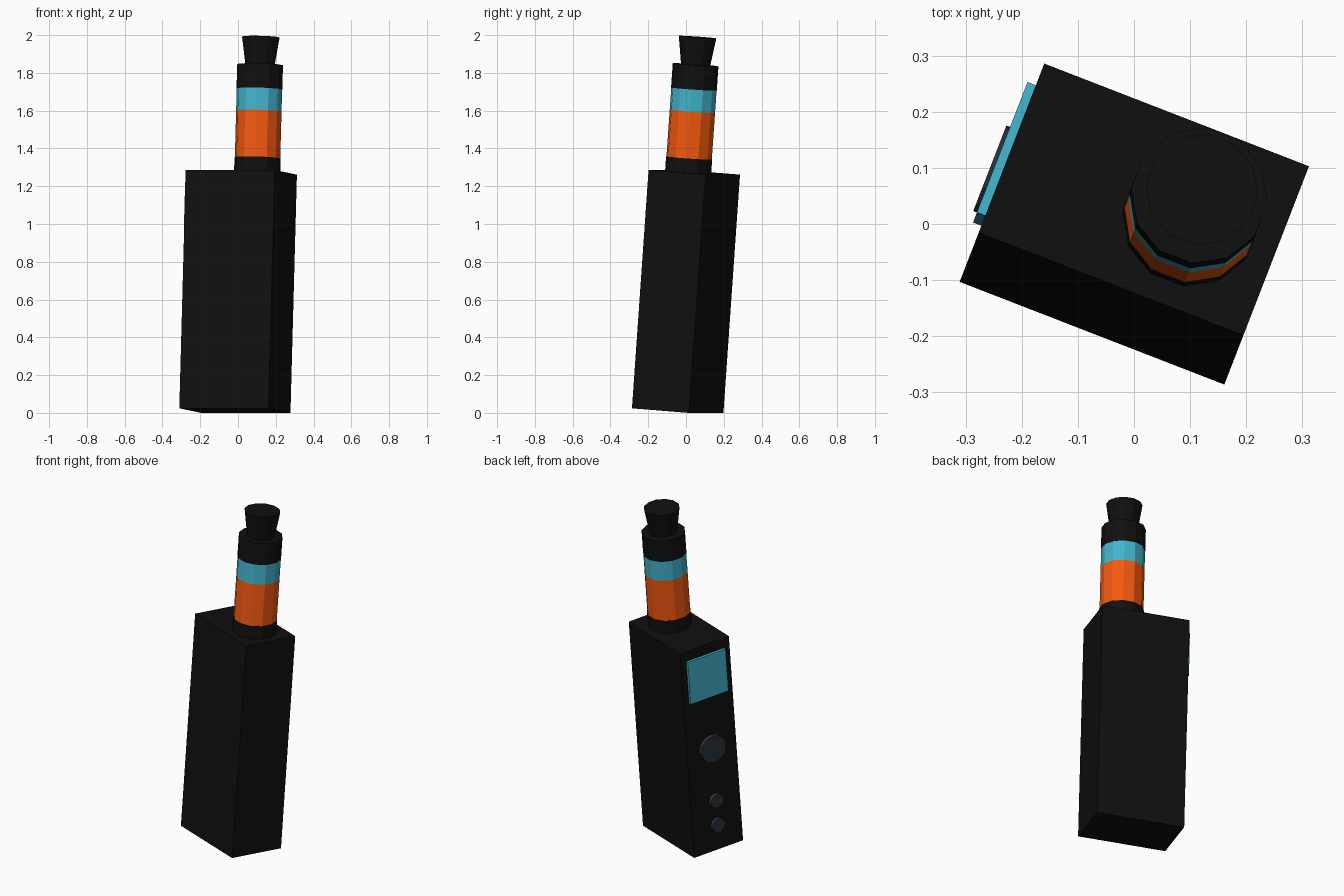
import bpy, bmesh, math
from mathutils import Matrix

if "Cube" in bpy.data.objects:
    bpy.data.objects.remove(bpy.data.objects["Cube"])

W, D, H = 0.506, 0.324, 1.265          # body size
# Whole device is turned about z and leans slightly backwards
FRAME = (Matrix.Translation((-0.0165, -0.044, 0.012))
         @ Matrix.Rotation(math.radians(-21.2), 4, 'Z')
         @ Matrix.Rotation(math.radians(-4.27), 4, 'X'))


def material(name, rgb):
    m = bpy.data.materials.new(name)
    m.diffuse_color = (*rgb, 1)
    m.use_nodes = True
    m.node_tree.nodes["Principled BSDF"].inputs["Base Color"].default_value = m.diffuse_color
    return m


BLACK = material("black", (0.005, 0.005, 0.005))
ORANGE = material("orange", (0.90, 0.10, 0.005))
TEAL = material("teal", (0.055, 0.46, 0.60))
SLATE = material("slate", (0.022, 0.033, 0.045))


def finish(name, bm, mat):
    mesh = bpy.data.meshes.new(name)
    bm.to_mesh(mesh)
    bm.free()
    mesh.materials.append(mat)
    ob = bpy.data.objects.new(name, mesh)
    ob.matrix_world = FRAME
    bpy.context.collection.objects.link(ob)


def box(name, size, center, mat):
    bm = bmesh.new()
    bmesh.ops.create_cube(bm, size=1,
                          matrix=Matrix.Translation(center) @ Matrix.Diagonal((*size, 1)))
    finish(name, bm, mat)


def cone(name, r1, r2, depth, place, mat, sides=12):
    bm = bmesh.new()
    bmesh.ops.create_cone(bm, cap_ends=True, segments=sides, radius1=r1, radius2=r2,
                          depth=depth, matrix=place)
    finish(name, bm, mat)


# Body and display on its left side
box("body", (W, D, H), (0, 0, H / 2), BLACK)
box("screen", (0.036, 0.25, 0.26), (-W / 2 + 0.002, 0, H - 0.19), TEAL)

# Round buttons below the display
for name, r, z in (("fire_button", 0.082, 0.628),
                   ("upper_button", 0.042, 0.306),
                   ("lower_button", 0.042, 0.156)):
    place = Matrix.Translation((-W / 2 - 0.001, 0, z)) @ Matrix.Rotation(math.pi / 2, 4, 'Y')
    cone(name, r, r, 0.044, place, SLATE)

# Stacked tank: base, liquid, band, cap, flared mouthpiece
for name, z0, z1, r1, r2, mat in (
        ("tank_base", 0.0, 0.076, 0.123, 0.123, BLACK),
        ("tank_liquid", 0.076, 0.324, 0.121, 0.121, ORANGE),
        ("tank_band", 0.324, 0.442, 0.121, 0.121, TEAL),
        ("tank_cap", 0.442, 0.571, 0.122, 0.122, BLACK),
        ("mouthpiece", 0.571, 0.718, 0.078, 0.100, BLACK)):
    place = (Matrix.Translation((0.09, 0, H + (z0 + z1) / 2))
             @ Matrix.Rotation(math.radians(15), 4, 'Z'))
    cone(name, r1, r2, z1 - z0, place, mat)
